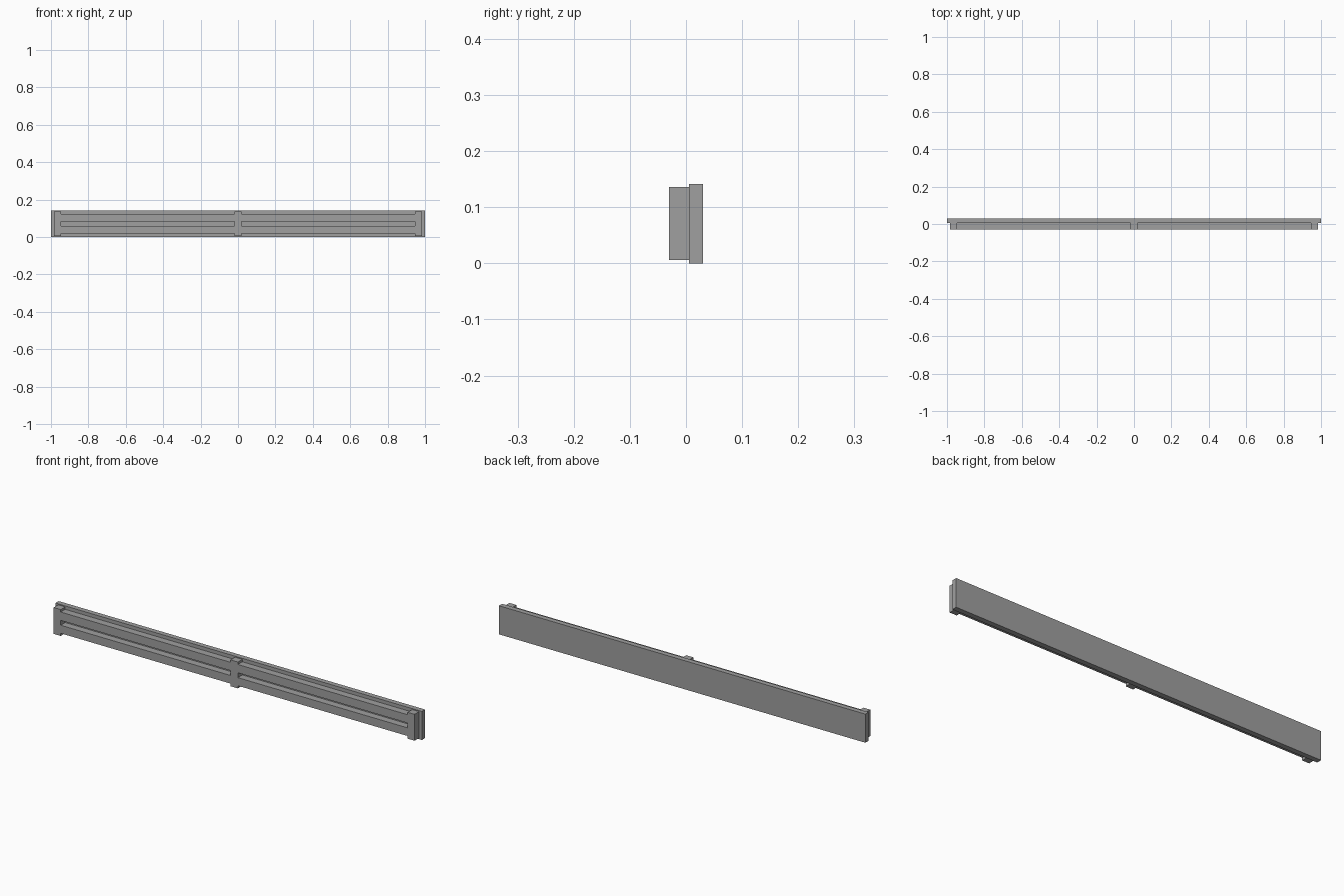
import bpy
import bmesh

if "Cube" in bpy.data.objects:
    bpy.data.objects.remove(bpy.data.objects["Cube"])

grey = bpy.data.materials.new("mid grey")
grey.diffuse_color = (0.35, 0.35, 0.35, 1)
grey.use_nodes = True
grey.node_tree.nodes["Principled BSDF"].inputs["Base Color"].default_value = grey.diffuse_color


def finish(name, bm):
    mesh = bpy.data.meshes.new(name)
    bmesh.ops.recalc_face_normals(bm, faces=bm.faces)
    bm.to_mesh(mesh)
    bm.free()
    mesh.materials.append(grey)
    obj = bpy.data.objects.new(name, mesh)
    bpy.context.collection.objects.link(obj)


def box(name, x, y, z):
    bm = bmesh.new()
    bmesh.ops.create_cube(bm, size=1)
    for v in bm.verts:
        for i, (lo, hi) in enumerate((x, y, z)):
            v.co[i] = lo if v.co[i] < 0 else hi
    finish(name, bm)


FRONT, JOINT, BACK = -0.03, 0.005, 0.03

# Long flat board at the back
box("back_board", (-1, 1), (JOINT, BACK), (0, 0.141))

# Front frame: posts and rails in one flush piece, from a grid of cells
xs = [-0.985, -0.947, -0.02, 0.02, 0.947, 0.985]
zs = [0.006, 0.019, 0.059, 0.083, 0.124, 0.136]
bm = bmesh.new()
grid = [[bm.verts.new((x, FRONT, z)) for z in zs] for x in xs]
for i in range(5):
    for j in range(5):
        if i % 2 == 0 or j % 2 == 1:  # post columns, rail rows
            bm.faces.new((grid[i][j], grid[i + 1][j],
                          grid[i + 1][j + 1], grid[i][j + 1]))
solid = bmesh.ops.extrude_face_region(bm, geom=bm.faces[:])
for v in solid["geom"]:
    if isinstance(v, bmesh.types.BMVert):
        v.co.y = JOINT
bmesh.ops.dissolve_limit(bm, angle_limit=0.01, verts=bm.verts[:], edges=bm.edges[:])
finish("front_frame", bm)
